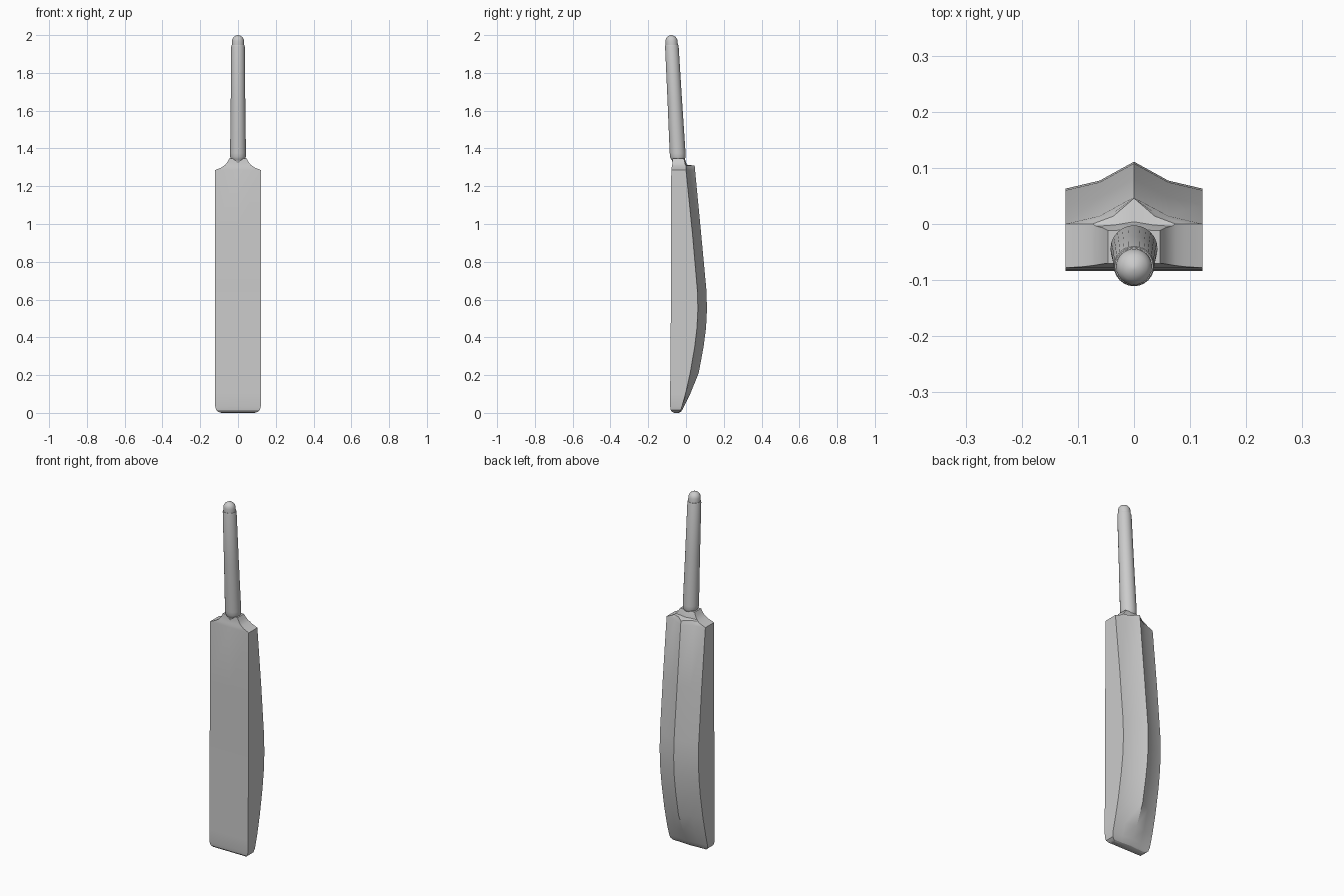
import bpy, bmesh, math

if "Cube" in bpy.data.objects:
    bpy.data.objects.remove(bpy.data.objects["Cube"])


def loft(name, rings, angle=30):
    """Skin a list of equal-length vertex rings and cap both ends."""
    bm = bmesh.new()
    loops = [[bm.verts.new(p) for p in ring] for ring in rings]
    n = len(loops[0])
    for a, b in zip(loops, loops[1:]):
        for i in range(n):
            j = (i + 1) % n
            bm.faces.new((a[i], a[j], b[j], b[i]))
    bm.faces.new(loops[0][::-1])
    bm.faces.new(loops[-1])
    bmesh.ops.recalc_face_normals(bm, faces=bm.faces)
    mesh = bpy.data.meshes.new(name)
    bm.to_mesh(mesh)
    bm.free()
    obj = bpy.data.objects.new(name, mesh)
    bpy.context.collection.objects.link(obj)
    bpy.context.view_layer.objects.active = obj
    obj.select_set(True)
    bpy.ops.object.shade_smooth_by_angle(angle=math.radians(angle))
    obj.select_set(False)
    return obj


def blade_section(z, w, front, edge, spine):
    """Flat front, straight sides, hollowed back rising to a central spine."""
    mid = edge + 0.3 * (spine - edge)
    half = [(w, front), (w, edge), (w * 0.5, mid)]
    pts = [(0, front)] + half + [(0, spine)] + [(-x, y) for x, y in reversed(half)]
    return [(x, y, z) for x, y in pts]


# Blade: toe, swell, shoulders (z, half width, front y, edge y, spine y)
blade = [
    (0.000, 0.088, -0.062, -0.042, -0.040),
    (0.005, 0.104, -0.074, -0.033, -0.028),
    (0.015, 0.116, -0.081, -0.027, -0.020),
    (0.035, 0.121, -0.084, -0.021, -0.010),
    (0.100, 0.122, -0.084, -0.003, 0.022),
    (0.210, 0.122, -0.083, 0.022, 0.067),
    (0.350, 0.122, -0.082, 0.046, 0.093),
    (0.450, 0.122, -0.081, 0.058, 0.106),
    (0.550, 0.122, -0.080, 0.063, 0.111),
    (0.650, 0.122, -0.080, 0.060, 0.108),
    (0.950, 0.122, -0.079, 0.034, 0.080),
    (1.285, 0.122, -0.078, 0.000, 0.048),
    (1.298, 0.090, -0.076, 0.000, 0.047),
    (1.309, 0.074, -0.074, 0.000, 0.046),
    (1.314, 0.067, -0.073, -0.004, 0.004),
    (1.330, 0.055, -0.071, -0.007, -0.001),
    (1.348, 0.046, -0.070, -0.012, -0.008),
]
loft("blade", [blade_section(*s) for s in blade], 25)


def handle_rings(profile, sides=24):
    """Round rings along the forward-leaning handle axis."""
    rings = []
    for z, r in profile:
        cy = -0.043 - (z - 1.35) * 0.054
        rings.append([(r * math.cos(t), cy + r * math.sin(t), z)
                      for t in (2 * math.pi * i / sides for i in range(sides))])
    return rings


# Handle grip, with a narrow neck set into the shoulders
loft("handle", handle_rings([
    (1.300, 0.030), (1.335, 0.031), (1.343, 0.037), (1.355, 0.041),
    (1.375, 0.042), (1.650, 0.0385), (1.940, 0.036), (1.947, 0.034)]), 40)

# Rounded end cap
loft("handle_cap", handle_rings([
    (1.940, 0.032), (1.970, 0.032), (1.981, 0.029),
    (1.990, 0.023), (1.996, 0.014), (2.000, 0.004)]), 40)
